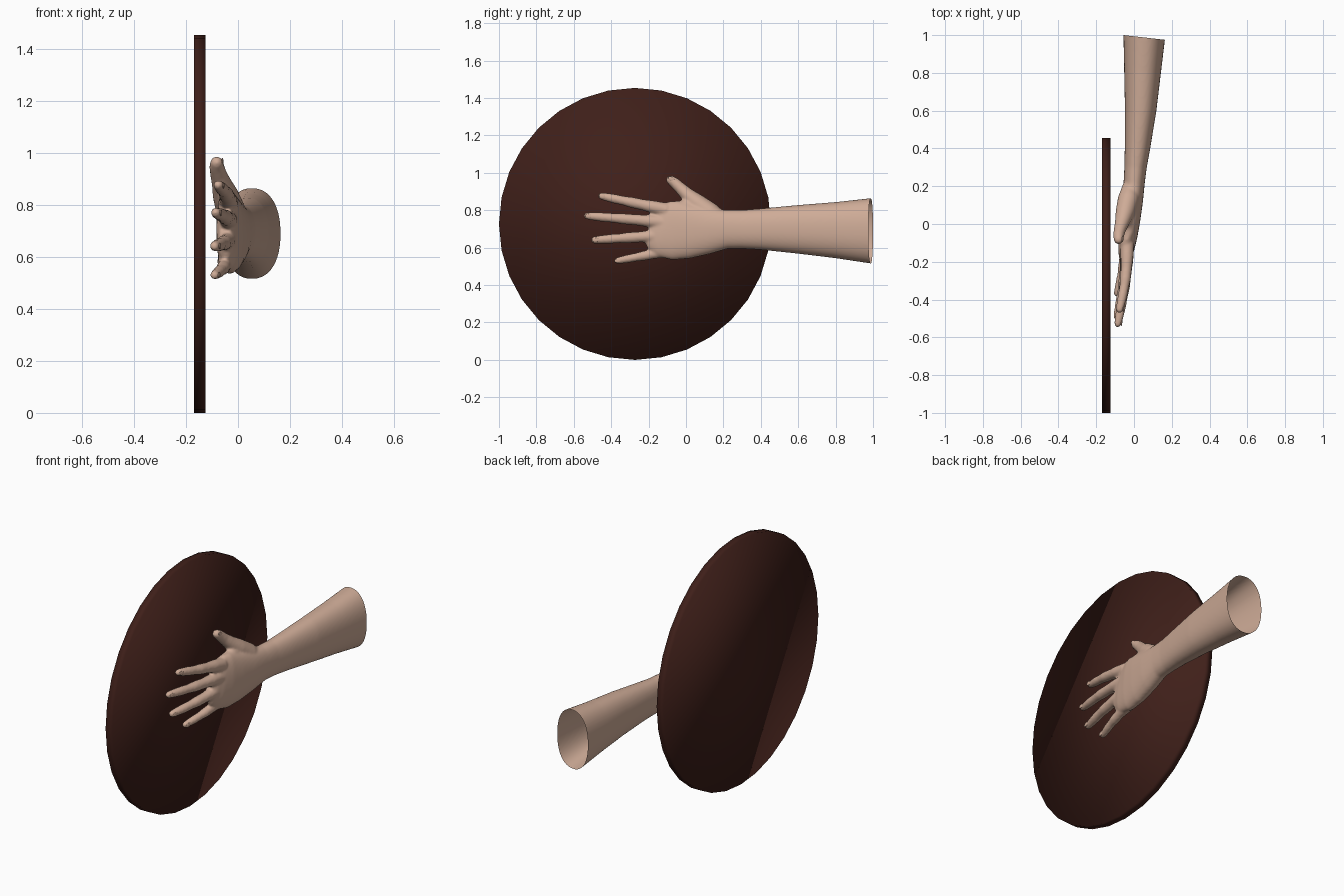
import bpy, bmesh, math
from mathutils import Vector, Matrix

if "Cube" in bpy.data.objects:
    bpy.data.objects.remove(bpy.data.objects["Cube"])


def material(name, col):
    m = bpy.data.materials.new(name)
    m.diffuse_color = (*col, 1)
    m.use_nodes = True
    m.node_tree.nodes["Principled BSDF"].inputs["Base Color"].default_value = m.diffuse_color
    return m


skin = material("skin", (0.62, 0.41, 0.31))
wood = material("dark_wood", (0.05, 0.014, 0.010))


def loft(bm, rings, power=2.0, n=24):
    """Closed tube through rings of (centre, radius along x, radius across)."""
    loops = []
    for i, (c, rx, rs) in enumerate(rings):
        a, b = rings[max(i - 1, 0)][0], rings[min(i + 1, len(rings) - 1)][0]
        d = (b - a).normalized()
        side = d.cross(Vector((1, 0, 0))).normalized()
        up = side.cross(d)
        loop = []
        for k in range(n):
            t = 2 * math.pi * k / n
            u, v = math.cos(t), math.sin(t)
            u = math.copysign(abs(u) ** (2 / power), u)
            v = math.copysign(abs(v) ** (2 / power), v)
            loop.append(bm.verts.new(c + up * u * rx + side * v * rs))
        loops.append(loop)
    for p, q in zip(loops, loops[1:]):
        for k in range(n):
            bm.faces.new((p[k], p[(k + 1) % n], q[(k + 1) % n], q[k]))
    bm.faces.new(loops[0][::-1])
    bm.faces.new(loops[-1])


def finger(bm, pts):
    """Round-tipped tube through (x, y, z, radius)."""
    rings = [(Vector(p[:3]), p[3], p[3]) for p in pts]
    end, r = rings[-1][0], pts[-1][3]
    d = (end - rings[-2][0]).normalized()
    for t in (25, 50, 70, 85):
        a = math.radians(t)
        rings.append((end + d * r * math.sin(a), r * math.cos(a), r * math.cos(a)))
    loft(bm, rings)


# Forearm and palm: y, x centre, z centre, x radius, z radius
body = [
    (1.06, .058, .69, .117, .182), (1.0, .055, .69, .111, .176),
    (.8, .045, .694, .097, .150), (.6, .035, .698, .083, .130),
    (.4, .018, .699, .067, .110), (.3, .008, .698, .059, .103),
    (.22, .001, .698, .056, .103), (.12, -.012, .69, .059, .124),
    (.02, -.024, .688, .057, .146), (-.06, -.032, .692, .051, .158),
    (-.12, -.040, .700, .044, .152), (-.16, -.046, .715, .036, .130),
    (-.19, -.049, .725, .022, .100),
]
bm = bmesh.new()
loft(bm, [(Vector((x, y, z)), rx, rz) for y, x, z, rx, rz in body], 2.25, 48)

# Four fingers: knuckle and tip (x, y, z), slightly bent toward the disc
fingers = [
    ((-.036, -.10, .802), (-.076, -.452, .876)),
    ((-.034, -.10, .735), (-.086, -.528, .770)),
    ((-.038, -.09, .668), (-.090, -.490, .641)),
    ((-.046, -.06, .588), (-.090, -.368, .530)),
]
profile = [(0, .037), (.22, .034), (.38, .029), (.55, .029),
           (.66, .025), (.8, .025), (.93, .022), (1, .019)]
nails = []
for i, (a, b) in enumerate(fingers):
    a, b = Vector(a), Vector(b)
    s = .9 if i == 3 else 1
    pts = []
    for t, r in profile:
        p = a.lerp(b, t)
        p.x += .012 * math.sin(math.pi * t)
        pts.append((*p, r * s))
    finger(bm, pts)
    nails.append((a.lerp(b, .985) + Vector((.0195 * s, 0, 0)), b - a))

# Thumb with a fleshy base, and webbing toward the index finger
thumb = [(-.015, .20, .735, .045), (-.030, .13, .785, .056),
         (-.048, .06, .838, .050), (-.062, .01, .880, .039),
         (-.075, -.03, .918, .032), (-.082, -.062, .948, .029),
         (-.082, -.082, .962, .025)]
finger(bm, thumb)
finger(bm, [(-.03, .08, .78, .045), (-.04, .0, .825, .032), (-.042, -.10, .808, .034)])
nails.append((Vector((-.060, -.078, .966)), Vector((0, -.03, .022))))

mesh = bpy.data.meshes.new("hand_and_forearm")
bmesh.ops.recalc_face_normals(bm, faces=bm.faces)
bm.to_mesh(mesh)
bm.free()
hand = bpy.data.objects.new("hand_and_forearm", mesh)
bpy.context.collection.objects.link(hand)
mesh.materials.append(skin)

# Fuse the parts into one smooth skin
rem = hand.modifiers.new("fuse", 'REMESH')
rem.mode = 'VOXEL'
rem.voxel_size = 0.007
sm = hand.modifiers.new("soften", 'SMOOTH')
sm.factor = 0.5
sm.iterations = 7
bpy.context.view_layer.objects.active = hand
hand.select_set(True)
for m in ("fuse", "soften"):
    bpy.ops.object.modifier_apply(modifier=m)

# Slice the forearm open with a slightly tilted cut
bm = bmesh.new()
bm.from_mesh(hand.data)
bmesh.ops.bisect_plane(bm, geom=bm.verts[:] + bm.edges[:] + bm.faces[:],
                       plane_co=(-.055, 1.0, .69), plane_no=(.113, .994, 0),
                       clear_outer=True)
for f in bm.faces:
    f.smooth = True
bm.to_mesh(hand.data)
bm.free()

# Nails: flattened ovals on the back of each tip
bm = bmesh.new()
for c, d in nails:
    d = d.normalized()
    side = d.cross(Vector((1, 0, 0))).normalized()
    up = side.cross(d)
    rot = Matrix((up, d, side)).transposed().to_4x4()
    mat = Matrix.Translation(c) @ rot @ Matrix.Diagonal((.004, .020, .012, 1))
    bmesh.ops.create_uvsphere(bm, u_segments=16, v_segments=8, radius=1, matrix=mat)
for f in bm.faces:
    f.smooth = True
mesh = bpy.data.meshes.new("fingernails")
bm.to_mesh(mesh)
bm.free()
mesh.materials.append(skin)
bpy.context.collection.objects.link(bpy.data.objects.new("fingernails", mesh))

# Upright round board behind the palm
bpy.ops.mesh.primitive_cylinder_add(vertices=32, radius=.727, depth=.045,
                                    location=(-.1475, -.273, .727),
                                    rotation=(0, math.pi / 2, 0))
disc = bpy.context.object
disc.name = "round_board"
disc.data.materials.append(wood)
bpy.ops.object.shade_smooth()
